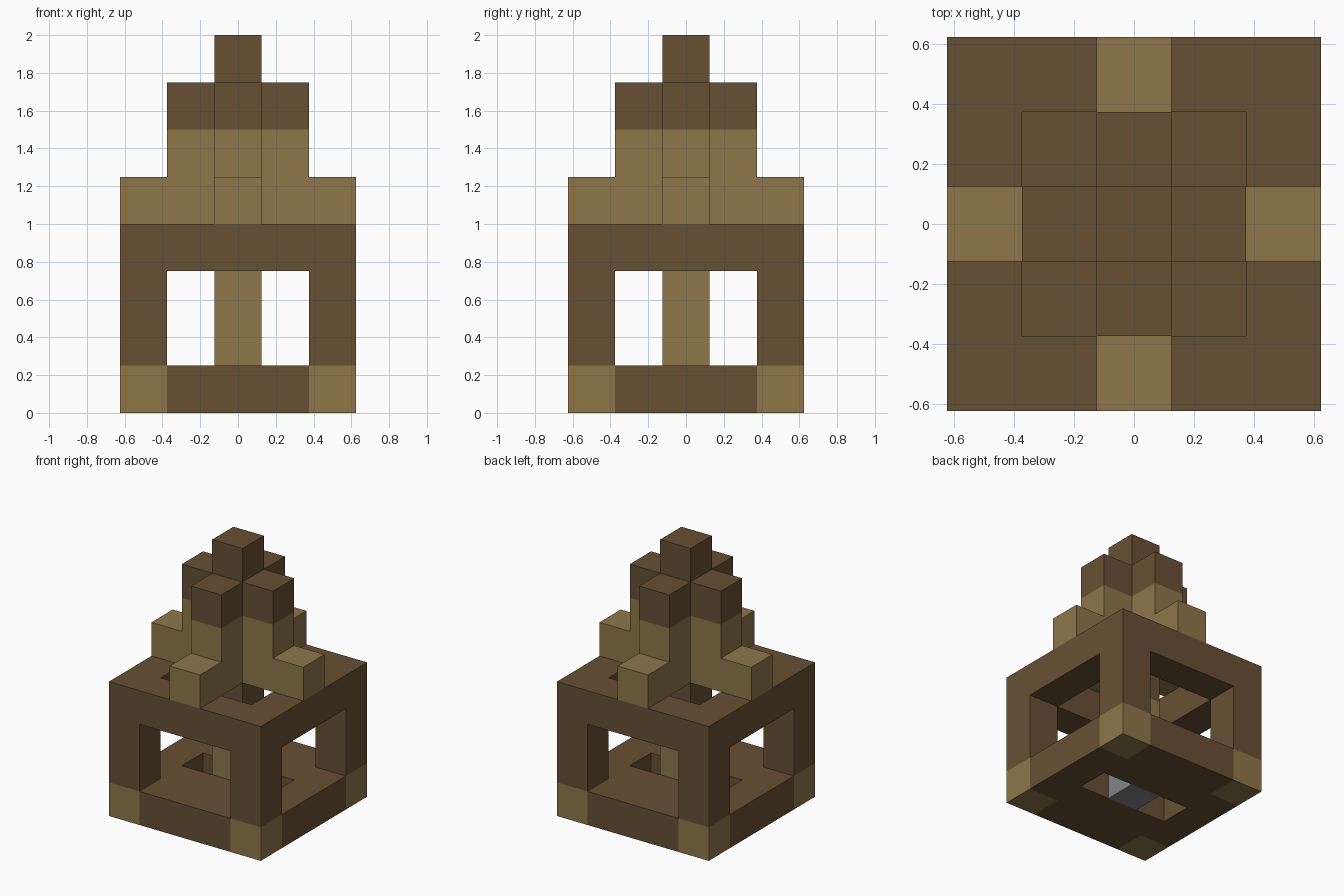
import bpy
import bmesh
from mathutils import Vector

cube = bpy.data.objects.get("Cube")
if cube:
    bpy.data.objects.remove(cube, do_unlink=True)

S = 0.25  # edge of one block


def linear(c):
    c /= 255
    return c / 12.92 if c <= 0.04045 else ((c + 0.055) / 1.055) ** 2.4


def material(name, *rgb):
    col = [linear(c) for c in rgb] + [1]
    m = bpy.data.materials.new(name)
    m.use_nodes = True
    m.diffuse_color = col
    m.node_tree.nodes["Principled BSDF"].inputs["Base Color"].default_value = col
    return m


dark = material("dark brown wood", 103, 80, 51)
light = material("light tan wood", 142, 119, 74)
grey = material("grey stone", 130, 132, 134)

R = range(-2, 3)
SIDES = [(1, 0), (0, 1), (-1, 0), (0, -1)]
CORNERS = [(x, y) for x in (-2, 2) for y in (-2, 2)]
RING = [(x, y) for x in R for y in R if max(abs(x), abs(y)) == 2]
FLOOR = [(x, y) for x in R for y in R
         if (x, y) not in CORNERS and not (y == 0 and abs(x) < 2)]


def stack(plan, low, high):
    """Block cells over a plan, from layer low up to layer high."""
    return {(x, y, z) for x, y in plan for z in range(low, high)}


parts = [
    # Base and open frame
    ("base_corners", light, stack(CORNERS, 0, 1)),
    ("base_floor", dark, stack(FLOOR, 0, 1)),
    ("base_core", grey, stack([(0, 0)], 0, 1)),
    ("corner_posts", dark, stack(CORNERS, 1, 3)),
    ("top_frame", dark, stack(RING, 3, 4)),
    # Central column
    ("centre_column", light, stack([(0, 0)], 1, 3)),
    ("spire", dark, stack([(0, 0)], 3, 8)),
    # Cross-shaped roof
    ("roof_arms", light, stack([(2 * x, 2 * y) for x, y in SIDES], 4, 5)),
    ("roof_shoulders", light, stack(SIDES, 4, 6)),
    ("roof_caps", dark, stack(SIDES, 6, 7)),
]
solid = set().union(*(cells for _, _, cells in parts))


def build(name, mat, cells):
    """Make one part, leaving out faces buried between blocks."""
    bm = bmesh.new()
    for cell in sorted(cells):
        for axis in range(3):
            for sign in (-1, 1):
                n = Vector((0, 0, 0))
                n[axis] = sign
                if tuple(int(a + b) for a, b in zip(cell, n)) in solid:
                    continue
                u = Vector((0, 0, 0))
                u[(axis + 1) % 3] = 1
                v = n.cross(u)
                mid = Vector(cell) + Vector((0, 0, 0.5)) + n / 2
                bm.faces.new([bm.verts.new((mid + (a * u + b * v) / 2) * S)
                              for a, b in ((-1, -1), (1, -1), (1, 1), (-1, 1))])
    bmesh.ops.remove_doubles(bm, verts=bm.verts, dist=0.001)
    bmesh.ops.dissolve_limit(bm, angle_limit=0.01, verts=bm.verts, edges=bm.edges)
    mesh = bpy.data.meshes.new(name)
    bm.to_mesh(mesh)
    bm.free()
    mesh.materials.append(mat)
    bpy.context.collection.objects.link(bpy.data.objects.new(name, mesh))


for part in parts:
    build(*part)
